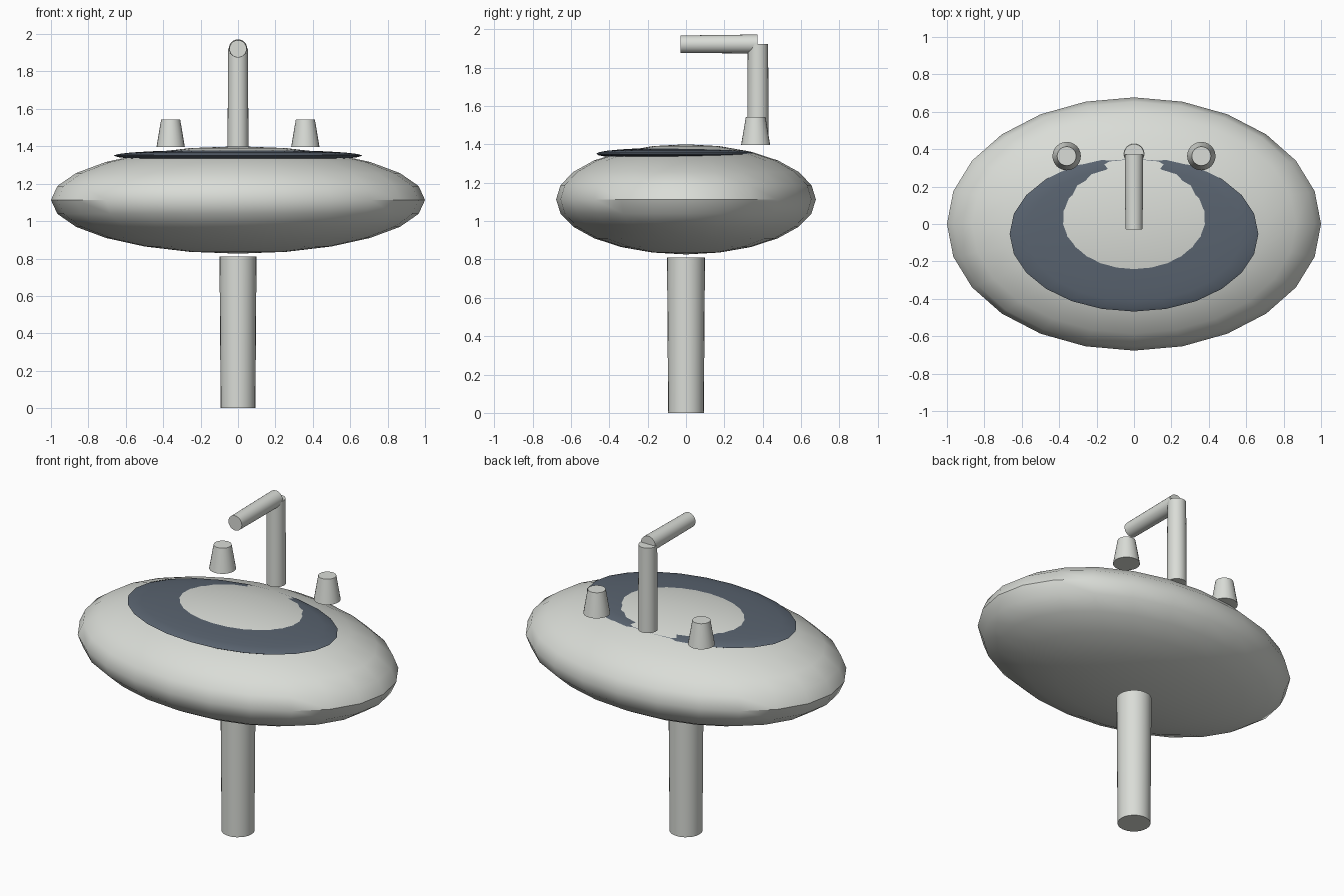
import bpy
import math
from mathutils import Vector

if "Cube" in bpy.data.objects:
    bpy.data.objects.remove(bpy.data.objects["Cube"], do_unlink=True)


def material(name, rgb):
    mat = bpy.data.materials.new(name)
    mat.use_nodes = True
    color = (*rgb, 1.0)
    mat.diffuse_color = color
    mat.node_tree.nodes["Principled BSDF"].inputs["Base Color"].default_value = color
    return mat


porcelain = material("porcelain grey", (0.70, 0.72, 0.68))
slate = material("slate blue", (0.10, 0.125, 0.16))


def finish(name, mat):
    obj = bpy.context.object
    obj.name = name
    obj.data.materials.append(mat)
    bpy.ops.object.transform_apply(location=False, rotation=True, scale=True)
    bpy.ops.object.shade_smooth_by_angle(angle=math.radians(40))
    return obj


def ellipsoid(name, center, radii, mat):
    bpy.ops.mesh.primitive_uv_sphere_add(segments=24, ring_count=12, radius=1, location=center)
    bpy.context.object.scale = radii
    return finish(name, mat)


def tube(name, start, end, r_start, r_end, mat):
    start, end = Vector(start), Vector(end)
    axis = end - start
    bpy.ops.mesh.primitive_cone_add(vertices=24, radius1=r_start, radius2=r_end,
                                    depth=axis.length, location=(start + end) / 2)
    bpy.context.object.rotation_euler = axis.to_track_quat('Z', 'Y').to_euler()
    return finish(name, mat)


# Basin and the thin dark lens that shows as a ring around its crown
ellipsoid("basin", (0, 0, 1.113), (1.0, 0.677, 0.287), porcelain)
ellipsoid("basin_ring", (0, -0.053, 1.3503), (0.665, 0.415, 0.032), slate)

# Pedestal
tube("pedestal", (0, 0, 0), (0, 0, 0.81), 0.093, 0.099, porcelain)

# Tap
tube("tap_riser", (0, 0.375, 1.395), (0, 0.375, 1.922), 0.056, 0.053, porcelain)
tube("tap_spout", (0, 0.372, 1.923), (0, -0.028, 1.921), 0.049, 0.046, porcelain)

# Handles
for side, x in (("left", 0.36), ("right", -0.36)):
    tube(f"{side}_handle", (x, 0.363, 1.395), (x, 0.363, 1.543), 0.076, 0.051, porcelain)
